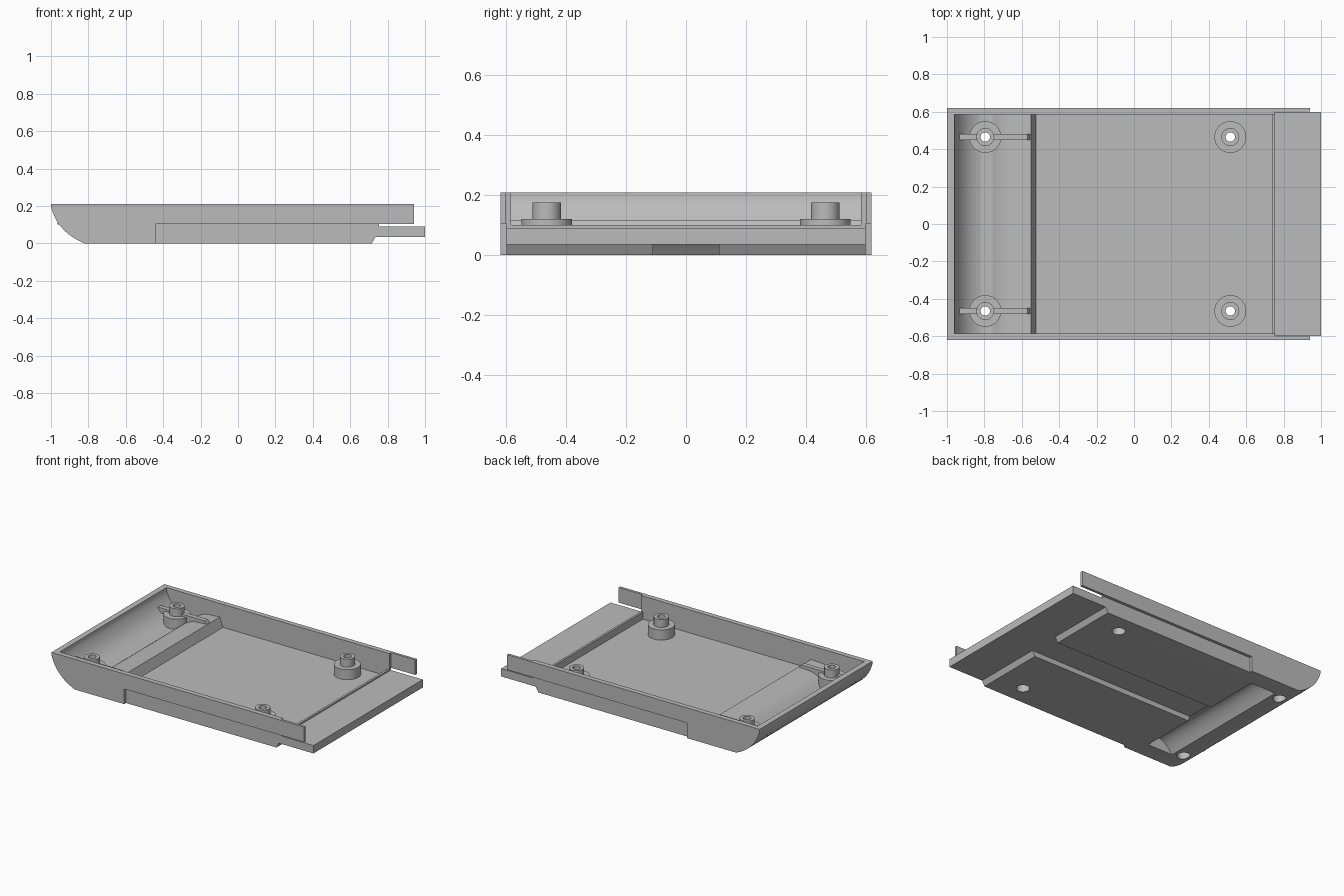
import bpy, bmesh, math
from mathutils import Vector, Matrix

cube = bpy.data.objects.get("Cube")
if cube:
    bpy.data.objects.remove(cube, do_unlink=True)

grey = bpy.data.materials.new("plain grey")
grey.use_nodes = True
grey.diffuse_color = (0.5, 0.5, 0.5, 1)
grey.node_tree.nodes["Principled BSDF"].inputs["Base Color"].default_value = (0.5, 0.5, 0.5, 1)


def finish(name, bm):
    bmesh.ops.recalc_face_normals(bm, faces=bm.faces)
    mesh = bpy.data.meshes.new(name)
    bm.to_mesh(mesh)
    bm.free()
    mesh.materials.append(grey)
    obj = bpy.data.objects.new(name, mesh)
    bpy.context.collection.objects.link(obj)
    return obj


def prism(name, profile, y0, y1):
    """Extrude an x-z outline from y0 to y1."""
    bm = bmesh.new()
    face = bm.faces.new([bm.verts.new((x, y0, z)) for x, z in profile])
    new = bmesh.ops.extrude_face_region(bm, geom=[face])["geom"]
    verts = [v for v in new if isinstance(v, bmesh.types.BMVert)]
    bmesh.ops.translate(bm, verts=verts, vec=(0, y1 - y0, 0))
    return finish(name, bm)


def box(x0, x1, z0, z1):
    return [(x0, z0), (x1, z0), (x1, z1), (x0, z1)]


def curve(a, c, b, n=10):
    """Points on a quadratic curve from a to b."""
    a, b, c = Vector(a), Vector(b), Vector(c)
    return [tuple(a * (1 - t) ** 2 + c * 2 * t * (1 - t) + b * t * t)
            for t in (i / n for i in range(n + 1))]


def cut(target, cutter):
    mod = target.modifiers.new("cut", "BOOLEAN")
    mod.operation = "DIFFERENCE"
    mod.solver = "EXACT"
    mod.object = cutter
    bpy.context.view_layer.objects.active = target
    bpy.ops.object.modifier_apply(modifier=mod.name)
    bpy.data.objects.remove(cutter, do_unlink=True)


def smooth(obj):
    bpy.ops.object.select_all(action="DESELECT")
    obj.select_set(True)
    bpy.context.view_layer.objects.active = obj
    bpy.ops.object.shade_smooth_by_angle(angle=math.radians(25))


# Outer shell with rounded end and projecting tongue
shell = prism("tray_shell",
              [(-1, 0.21)] + curve((-1, 0.195), (-0.965, 0.06), (-0.82, 0))
              + [(0.715, 0), (0.735, 0.035), (1, 0.035), (1, 0.09),
                 (0.94, 0.09), (0.94, 0.21)], -0.62, 0.62)

# Inner cavity, with the raised hump and the lip before the tongue
cavity = ([(-0.96, 0.4)] + curve((-0.96, 0.19), (-0.92, 0.08), (-0.82, 0.05))
          + [(-0.76, 0.05)] + curve((-0.755, 0.052), (-0.70, 0.10), (-0.64, 0.11))
          + [(-0.55, 0.115), (-0.525, 0.05), (0.74, 0.05), (0.74, 0.1),
             (0.76, 0.1), (0.76, 0.4)])
cut(shell, prism("cavity_cutter", cavity, -0.585, 0.585))
cut(shell, prism("tongue_cutter", box(0.755, 1.2, 0.09, 0.4), -0.602, 0.602))

# Stepped lower sides
for s in (-1, 1):
    cut(shell, prism("side_cutter", box(-0.44, 1.2, -0.1, 0.105), s * 0.6, s * 0.8))

# Underside channel and cross trench
cut(shell, prism("channel_cutter", box(-0.60, 0.80, -0.1, 0.035), -0.11, 0.11))
trench = ([(-0.535, -0.05), (-0.535, 0), (-0.565, 0.085)]
          + curve((-0.63, 0.08), (-0.68, 0.07), (-0.73, 0)) + [(-0.73, -0.05)])
cut(shell, prism("trench_cutter", trench, -0.5, 0.5))

# Screw holes through the floor
posts = [(x, y) for x in (-0.795, 0.515) for y in (-0.465, 0.465)]
for x, y in posts:
    bm = bmesh.new()
    bmesh.ops.create_cone(bm, cap_ends=True, segments=32, radius1=0.042, radius2=0.042,
                          depth=0.3, matrix=Matrix.Translation((x, y, 0)))
    cut(shell, finish("hole_cutter", bm))
smooth(shell)

# Stepped hollow screw posts
section = [(0.025, 0.175), (0.048, 0.175), (0.048, 0.12), (0.085, 0.12),
           (0.085, 0.048), (0.042, 0.048), (0.042, 0.10), (0.025, 0.10)]
for i, (x, y) in enumerate(posts):
    bm = bmesh.new()
    loop = [bm.verts.new((r, 0, z)) for r, z in section]
    edges = [bm.edges.new((loop[k - 1], loop[k])) for k in range(len(loop))]
    bmesh.ops.spin(bm, geom=loop + edges, cent=(0, 0, 0), axis=(0, 0, 1),
                   angle=math.tau, steps=32, use_merge=False)
    bmesh.ops.remove_doubles(bm, verts=bm.verts, dist=0.0001)
    post = finish(f"screw_post_{i + 1}", bm)
    post.location = (x, y, 0)
    smooth(post)

# Ribs on both sides of the posts at the rounded end
for y in (-0.465, 0.465):
    prism("outer_rib", box(-0.965, -0.838, 0.10, 0.135), y - 0.016, y + 0.016)
    prism("inner_rib", [(-0.752, 0.06), (-0.65, 0.10), (-0.553, 0.11),
                        (-0.57, 0.135), (-0.752, 0.135)], y - 0.016, y + 0.016)
